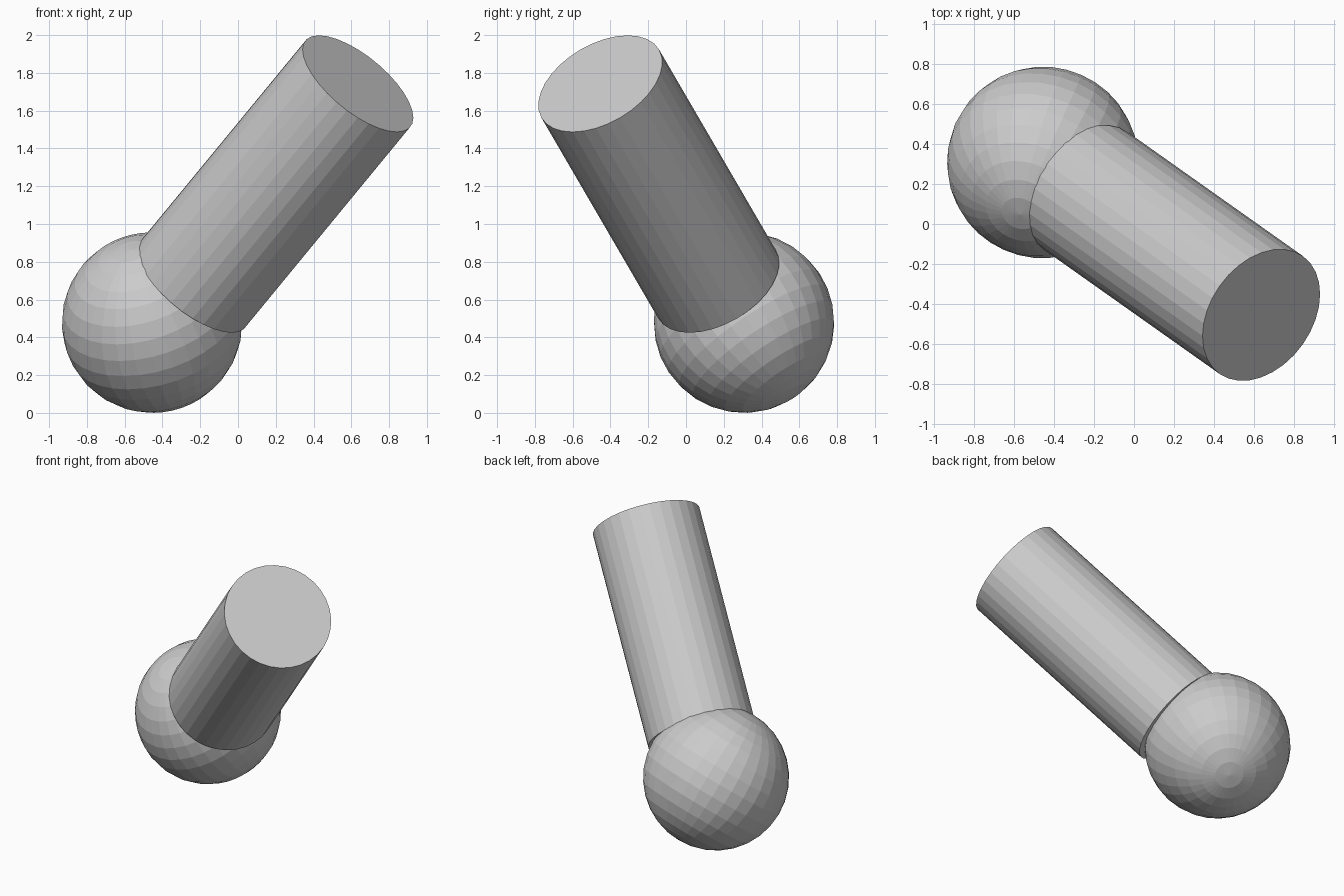
import bpy
from mathutils import Vector

if "Cube" in bpy.data.objects:
    bpy.data.objects.remove(bpy.data.objects["Cube"], do_unlink=True)

# One plain grey
GREY = (0.6, 0.6, 0.6, 1)
grey = bpy.data.materials.new("plain grey")
grey.use_nodes = True
grey.diffuse_color = GREY
grey.node_tree.nodes["Principled BSDF"].inputs["Base Color"].default_value = GREY


def finish(name, axis):
    """Name the new part, point its local z along axis and colour it."""
    part = bpy.context.object
    part.name = name
    part.rotation_euler = Vector(axis).to_track_quat("Z", "Y").to_euler()
    part.data.materials.append(grey)
    bpy.ops.object.shade_flat()


# Ball, with its pole tilted forward
bpy.ops.mesh.primitive_uv_sphere_add(
    segments=32, ring_count=16, radius=0.478, location=(-0.455, 0.307, 0.478))
finish("ball", (-0.24, -0.54, 0.80))

# Leaning round shaft that rises from the ball
bottom = Vector((-0.24, 0.165, 0.68))
top = Vector((0.635, -0.454, 1.743))
bpy.ops.mesh.primitive_cylinder_add(
    vertices=32, radius=0.36, depth=(top - bottom).length, location=(top + bottom) / 2)
finish("shaft", top - bottom)
